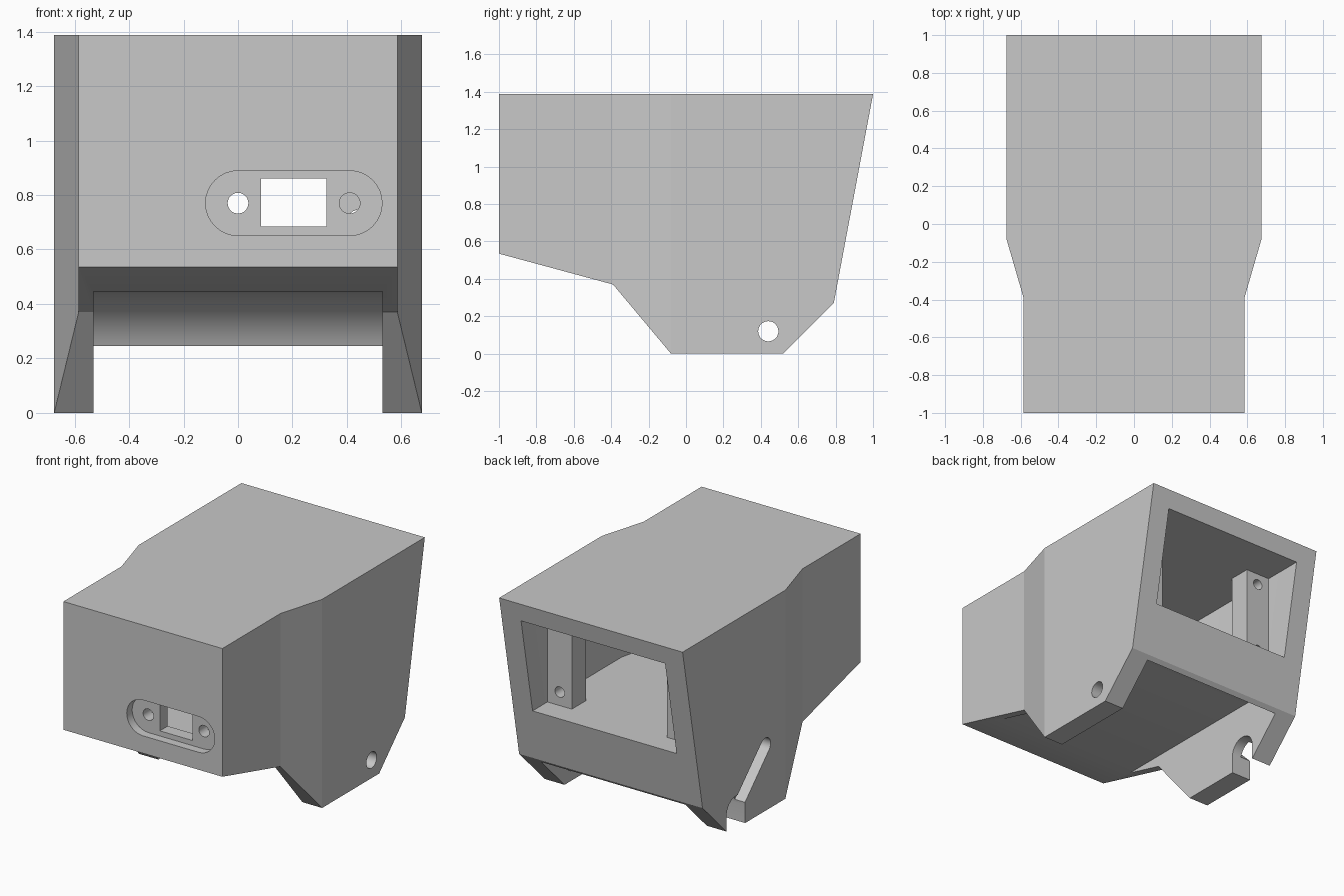
import bpy, bmesh
from math import cos, sin, pi, atan2
from mathutils import Vector

cube = bpy.data.objects.get("Cube")
if cube:
    bpy.data.objects.remove(cube, do_unlink=True)

grey = bpy.data.materials.new("plain_grey")
grey.use_nodes = True
colour = (0.58, 0.58, 0.58, 1)
grey.diffuse_color = colour
grey.node_tree.nodes["Principled BSDF"].inputs["Base Color"].default_value = colour


def prism(name, outline, axis, lo, hi):
    """Extrude a closed 2D outline along one axis."""
    place = {"x": lambda a, b, t: (t, a, b),
             "y": lambda a, b, t: (a, t, b),
             "z": lambda a, b, t: (a, b, t)}[axis]
    bm = bmesh.new()
    face = bm.faces.new([bm.verts.new(place(a, b, lo)) for a, b in outline])
    new = bmesh.ops.extrude_face_region(bm, geom=[face])["geom"]
    shift = Vector(place(0, 0, hi - lo))
    bmesh.ops.translate(bm, vec=shift, verts=[v for v in new if isinstance(v, bmesh.types.BMVert)])
    bmesh.ops.recalc_face_normals(bm, faces=bm.faces)
    mesh = bpy.data.meshes.new(name)
    bm.to_mesh(mesh)
    bm.free()
    mesh.materials.append(grey)
    obj = bpy.data.objects.new(name, mesh)
    bpy.context.collection.objects.link(obj)
    return obj


def boolean(target, other, operation="DIFFERENCE"):
    """Apply a boolean and throw the helper away."""
    other.hide_render = True
    mod = target.modifiers.new("cut", "BOOLEAN")
    mod.object, mod.operation, mod.solver = other, operation, "EXACT"
    bpy.context.view_layer.objects.active = target
    bpy.ops.object.modifier_apply(modifier=mod.name)
    bpy.data.objects.remove(other, do_unlink=True)


def rect(a0, a1, b0, b1):
    return [(a0, b0), (a1, b0), (a1, b1), (a0, b1)]


def arc(c, r, start, sweep, n):
    return [(c[0] + r * cos(start + sweep * i / n), c[1] + r * sin(start + sweep * i / n))
            for i in range(n + 1)]


def circle(c, r, n=32):
    return arc(c, r, 0, 2 * pi, n)[:-1]


def stadium(p, q, r, n=16):
    """Outline with round ends at p and q."""
    t = atan2(q[1] - p[1], q[0] - p[0])
    return arc(q, r, t - pi / 2, pi, n) + arc(p, r, t + pi / 2, pi, n)


def mirrored(half):
    return half + [(-x, y) for x, y in reversed(half)]


# Outer shell: side profile trimmed to the stepped plan
side = [(-1, 0.535), (-0.39, 0.37), (-0.08, 0), (0.52, 0), (0.79, 0.27), (1, 1.388), (-1, 1.388)]
housing = prism("housing", side, "x", -0.675, 0.675)
# Flare the trim past the rear so that no faces coincide
plan = mirrored([(0.585, -1.1), (0.585, -0.39), (0.675, -0.08), (0.68, 1.1)])
boolean(housing, prism("plan_trim", plan, "z", -0.2, 1.6), "INTERSECT")

# Main cavity, open through the sloping rear
cavity = mirrored([(0.46, -0.86), (0.46, -0.37), (0.53, -0.08), (0.53, 1.1)])
boolean(housing, prism("cavity", cavity, "z", 0.62, 1.265))

# Flat-roofed channel between the ears, rounded down at the rear
channel = arc((0.465, 0.12), 0.326, 0, pi / 2, 24) + [(-1.1, 0.446), (-1.1, -0.1), (0.791, -0.1)]
boolean(housing, prism("channel", channel, "x", -0.53, 0.53))

# Port recess, two screw holes and the rectangular window in the front
boolean(housing, prism("port_recess", stadium((0, 0.77), (0.41, 0.77), 0.119), "y", -1.1, -0.943))
boolean(housing, prism("port_window", rect(0.085, 0.325, 0.685, 0.86), "y", -1.1, -0.8))
for x in (0, 0.41):
    boolean(housing, prism("port_hole", circle((x, 0.77), 0.038), "y", -1.1, -0.8))

# Pivot hole in one ear, guide groove and open notch in the other
pivot = (0.44, 0.12)
boolean(housing, prism("pivot_hole", circle(pivot, 0.054), "x", 0.5, 0.8))
boolean(housing, prism("pivot_notch", stadium((0.44, -0.2), pivot, 0.098), "x", -0.8, -0.5))
boolean(housing, prism("guide_groove", stadium((0.13, 0.43), pivot, 0.055), "x", -0.8, -0.6))

# Screw posts inside the rear opening, each with two through holes
for s, label in ((1, "left"), (-1, "right")):
    xs = sorted((s * 0.35, s * 0.54))
    post = prism(label + "_screw_post", rect(*xs, 0.61, 1.275), "y", 0.55, 0.7)
    for z in (0.71, 1.19):
        boolean(post, prism("screw_hole", circle((s * 0.44, z), 0.035, 24), "y", 0.4, 0.8))

# Keep hard edges crisp and the round cuts smooth
for obj in [o for o in bpy.context.scene.objects if o.type == "MESH"]:
    bpy.ops.object.select_all(action="DESELECT")
    obj.select_set(True)
    bpy.context.view_layer.objects.active = obj
    bpy.ops.object.shade_smooth_by_angle(angle=0.27)
